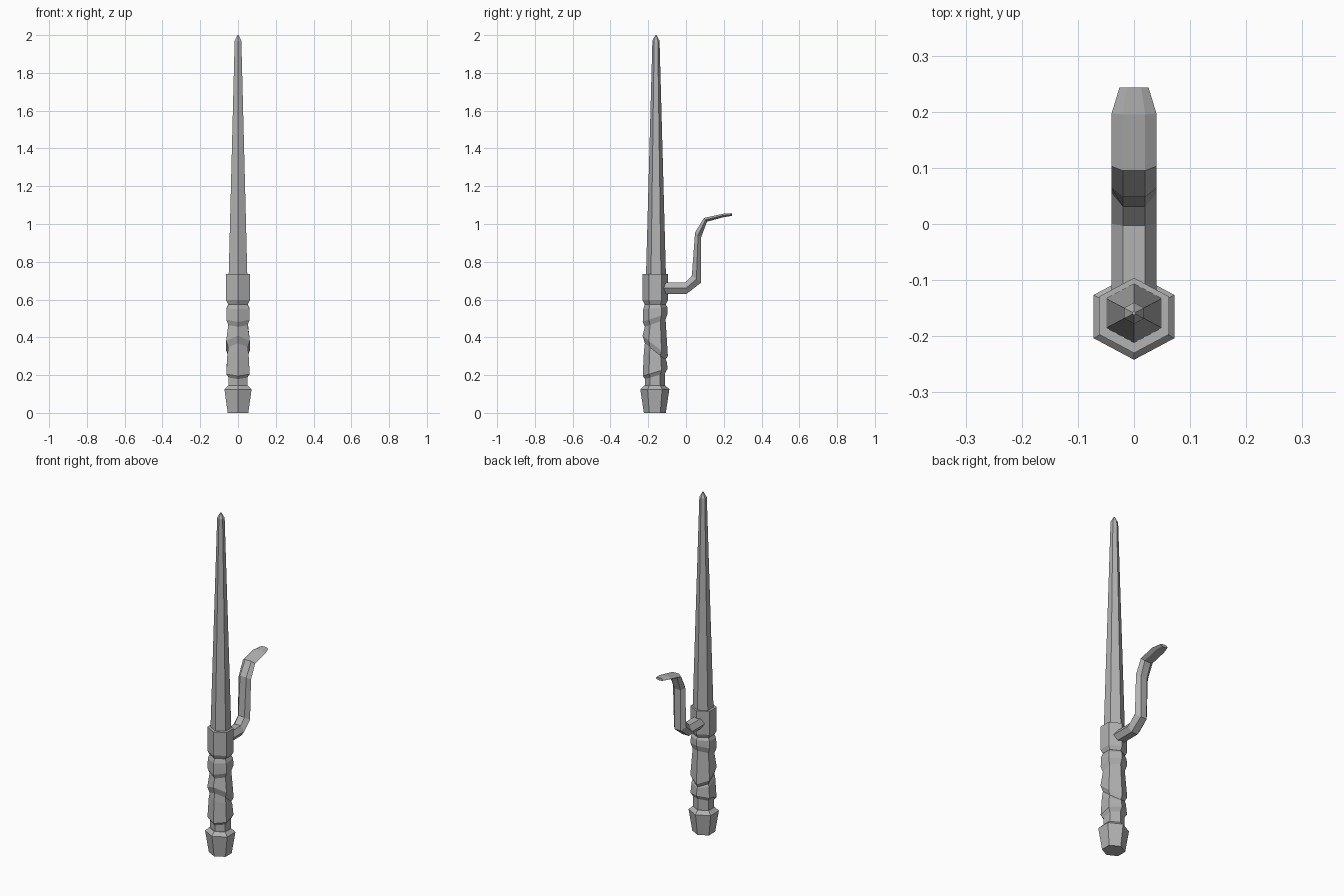
import bpy, bmesh, math

cube = bpy.data.objects.get("Cube")
if cube:
    bpy.data.objects.remove(cube, do_unlink=True)

steel = bpy.data.materials.new("grey steel")
steel.use_nodes = True
GREY = (0.45, 0.45, 0.45, 1)
steel.diffuse_color = GREY
steel.node_tree.nodes["Principled BSDF"].inputs["Base Color"].default_value = GREY

AXIS_Y = -0.163
SQUEEZE = 0.935 / math.cos(math.radians(30))  # hexagon slightly wider than regular


def loft(name, rings):
    """Skin a list of equal-length point rings and cap both ends."""
    bm = bmesh.new()
    loops = [[bm.verts.new(p) for p in ring] for ring in rings]
    n = len(loops[0])
    for low, high in zip(loops, loops[1:]):
        for i in range(n):
            j = (i + 1) % n
            bm.faces.new((low[i], low[j], high[j], high[i]))
    bm.faces.new(loops[0][::-1])
    bm.faces.new(loops[-1])
    bmesh.ops.remove_doubles(bm, verts=bm.verts, dist=0.00001)
    bmesh.ops.recalc_face_normals(bm, faces=bm.faces)
    mesh = bpy.data.meshes.new(name)
    bm.to_mesh(mesh)
    bm.free()
    mesh.materials.append(steel)
    obj = bpy.data.objects.new(name, mesh)
    bpy.context.collection.objects.link(obj)
    return obj


def hexagon(z, radius, tilt=0.0, y=AXIS_Y):
    """Six-sided ring with corners on the y axis; tilt raises its back."""
    ring = []
    for i in range(6):
        a = math.radians(60 * i + 30)
        dy = radius * math.sin(a)
        ring.append((radius * SQUEEZE * math.cos(a), y + dy, z + tilt * dy))
    return ring


# Pommel
loft("pommel", [hexagon(z, r, y=-0.165) for z, r in
                ((0, 0.058), (0.125, 0.077), (0.145, 0.056))])

# Grip with slanted finger ridges
loft("grip", [hexagon(*ring) for ring in (
    (0.14, 0.053, 0), (0.195, 0.053, 0.3), (0.215, 0.066, 0.3),
    (0.30, 0.06, -0.4), (0.325, 0.055, -0.8), (0.355, 0.067, -0.8),
    (0.475, 0.055, 0.35), (0.505, 0.066, 0.35), (0.555, 0.064, 0.1),
    (0.575, 0.055, 0), (0.60, 0.055, 0))])

# Collar
loft("collar", [hexagon(z, r) for z, r in
                ((0.575, 0.056), (0.597, 0.067), (0.735, 0.067))])

# Blade
loft("blade", [hexagon(z, r, y=-0.159) for z, r in
               ((0.72, 0.053), (1.97, 0.019), (2.0, 0.003))])

# Curved side prong: centre y, z, half-thickness vector y, z, half width
stations = (
    (-0.15, 0.66, 0, 0.03, 0.04),
    (0.0, 0.66, -0.003, 0.03, 0.04),
    (0.055, 0.708, -0.024, 0.019, 0.04),
    (0.064, 0.942, -0.016, 0.013, 0.04),
    (0.103, 1.022, -0.008, 0.01, 0.04),
    (0.197, 1.045, -0.002, 0.009, 0.04),
    (0.243, 1.05, 0, 0.007, 0.026))
rings = []
for y, z, ty, tz, w in stations:
    rings.append([(w * fx, y + ty * s, z + tz * s) for fx, s in
                  ((1, 0), (0.5, 1), (-0.5, 1), (-1, 0), (-0.5, -1), (0.5, -1))])
loft("side_prong", rings)
